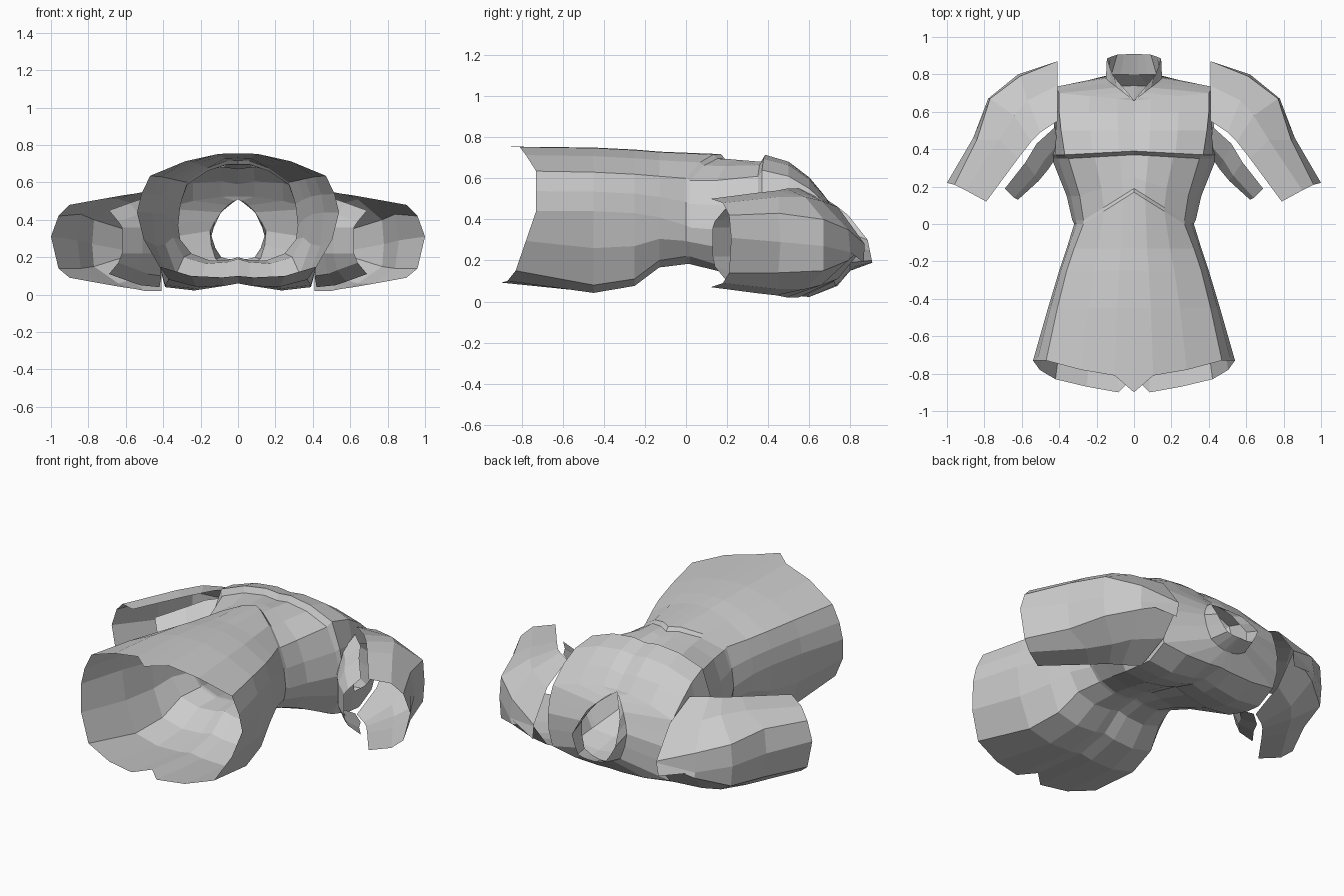
import bpy, bmesh
from mathutils import Vector


def expand(keys, bulge):
    """Half ring: front centre, front corner, side, back corner, back centre -> 11 points."""
    a, b, c, d, e = [Vector(k) for k in keys]
    up = Vector((0, 0, bulge))
    out = Vector((bulge * 0.4, 0, 0))
    return [a, a.lerp(b, 0.22) + up * 0.8, a.lerp(b, 0.6) + up, b,
            b.lerp(c, 0.5) + out, c, c.lerp(d, 0.5) + out * 2, d,
            d.lerp(e, 0.4) - up, d.lerp(e, 0.8) - up * 0.6, e]


def loft(name, rows, skip=lambda i, j: False):
    """Skin a grid of point rows into an open shell and mirror it across x."""
    bm = bmesh.new()
    for side in (1, -1):
        grid = [[bm.verts.new((p[0] * side, p[1], p[2])) for p in r] for r in rows]
        for i in range(len(grid) - 1):
            for j in range(len(grid[0]) - 1):
                if not skip(i, j):
                    bm.faces.new((grid[i][j], grid[i][j + 1],
                                  grid[i + 1][j + 1], grid[i + 1][j]))
    bmesh.ops.remove_doubles(bm, verts=bm.verts, dist=0.002)
    bmesh.ops.recalc_face_normals(bm, faces=bm.faces)
    me = bpy.data.meshes.new(name)
    bm.to_mesh(me)
    bm.free()
    ob = bpy.data.objects.new(name, me)
    bpy.context.collection.objects.link(ob)
    return ob


# Torso sections: y, front-centre y shift, front z, corner x z, side x z,
# back corner x z, back z
stations = [
    (-.73, 0, .755, .47, .635, .54, .44, .42, .15, .10),
    (-.45, 0, .750, .41, .630, .46, .44, .37, .08, .06),
    (-.25, 0, .740, .36, .620, .40, .43, .33, .11, .10),
    (-.13, 0, .730, .32, .610, .36, .41, .29, .20, .19),
    (.00, .17, .718, .27, .600, .32, .37, .25, .22, .20),
    (.02, .17, .695, .27, .590, .33, .36, .25, .22, .20),
    (.15, .10, .690, .29, .590, .36, .35, .28, .18, .18),
    (.35, .02, .670, .35, .610, .44, .34, .36, .09, .13),
    (.37, .02, .705, .37, .640, .45, .34, .37, .08, .12),
    (.50, 0, .670, .39, .610, .42, .32, .39, .05, .08),
    (.60, 0, .590, .40, .550, .41, .31, .39, .04, .07),
]
rows = []
for y, dy, zf, xc, zc, xs, zs, xb, zb, zk in stations:
    rows.append(expand([(0, y + dy, zf), (xc, y, zc), (xs, y, zs),
                        (xb, y, zb), (0, y, zk)], 0.03))

# Pointed hem: front tip, slits, long back tails
hem_dy = [-.17, -.08, -.05, 0, 0, 0, -.05, -.10, -.14, -.17, -.09]
for p, d in zip(rows[0], hem_dy):
    p.y += d

# Yoke, neck opening and raised collar
rows.append(expand([(0, .66, .525), (.40, .70, .46), (.41, .735, .30),
                    (.39, .72, .10), (0, .74, .08)], 0.015))
rows.append(expand([(0, .66, .51), (.09, .73, .44), (.15, .78, .34),
                    (.12, .80, .19), (0, .80, .15)], 0.01))
rows.append(expand([(0, .662, .51), (.11, .79, .42), (.145, .885, .30),
                    (.09, .905, .20), (0, .91, .19)], 0.005))
# armholes stay open under the sleeves
loft("torso_armor", rows, lambda i, j: i in (9, 10) and 4 <= j <= 5)

# Shoulder shells: inner edge, ridge and outer edge in plan, with z heights
shell = [
    # inner x y, ridge x y, outer x y, inner z, ridge z, outer z
    (.41, .55, .41, .74, .41, .87, .55, .46, .28),
    (.50, .49, .57, .66, .61, .79, .55, .49, .35),
    (.55, .44, .64, .58, .77, .67, .54, .51, .40),
    (.62, .35, .72, .45, .84, .45, .53, .51, .43),
    (.79, .12, .90, .18, .96, .21, .50, .48, .42),
]
mid = [(.42, .865, .19), (.62, .80, .24), (.78, .67, .27), (.86, .46, .29), (1, .22, .31)]
rows = []
for (ix, iy, rx, ry, ox, oy, zi, zr, zo), m in zip(shell, mid):
    low = 0.57          # the underside mirrors the top around z = 0.285
    rows.append([(ix, iy, zi), (rx, ry, zr), (ox, oy, zo), m,
                 (ox, oy, max(low - zo - .02, .14)), (rx, ry, low - zr),
                 (ix, iy, low - zi)])
loft("shoulder_shell", rows)

# Underarm sleeve pieces: narrow U strips tucked below the shells
under = [
    (.42, .52, .41, .42, .42, .35, .52),
    (.52, .43, .48, .34, .46, .29, .51),
    (.58, .33, .53, .26, .51, .23, .49),
    (.69, .19, .64, .14, .62, .13, .45),
]
rows = []
for ax, ay, bx, by, cx, cy, z in under:
    rows.append([(ax, ay, z), (bx, by, z - .06), (cx, cy, .36), (cx, cy, .22),
                 (bx, by, .62 - z), (ax, ay, .56 - z)])
loft("underarm_sleeve", rows)
